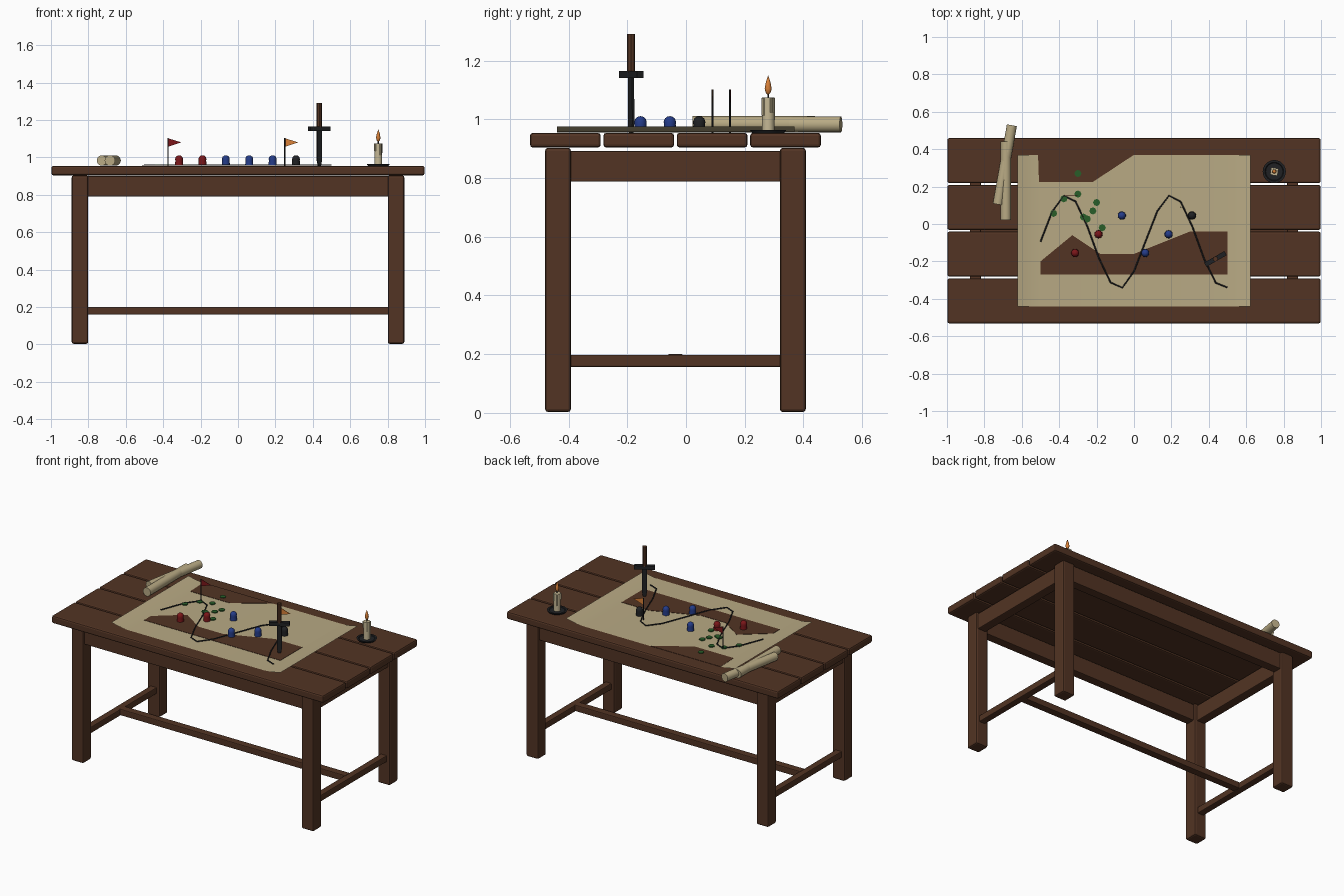
import bpy, bmesh, math
from mathutils import Vector, Matrix

if "Cube" in bpy.data.objects:
    bpy.data.objects.remove(bpy.data.objects["Cube"], do_unlink=True)


def material(name, r, g, b):
    m = bpy.data.materials.new(name)
    m.use_nodes = True
    m.diffuse_color = (r, g, b, 1)
    m.node_tree.nodes["Principled BSDF"].inputs["Base Color"].default_value = (r, g, b, 1)
    return m


WOOD = material("dark wood", 0.085, 0.034, 0.017)
PAPER = material("parchment", 0.48, 0.40, 0.23)
WAX = material("wax", 0.56, 0.48, 0.30)
IRON = material("black iron", 0.014, 0.015, 0.017)
RED = material("red", 0.20, 0.008, 0.010)
BLUE = material("blue", 0.018, 0.045, 0.25)
GREEN = material("green ink", 0.022, 0.11, 0.022)
ORANGE = material("orange", 0.70, 0.22, 0.04)

TOP = 0.954      # height of the table surface
MID = -0.036     # table centre in y


def add(name, bm, mat, smooth=False):
    bmesh.ops.recalc_face_normals(bm, faces=bm.faces)
    me = bpy.data.meshes.new(name)
    bm.to_mesh(me)
    bm.free()
    me.materials.append(mat)
    ob = bpy.data.objects.new(name, me)
    bpy.context.collection.objects.link(ob)
    if smooth:
        bpy.ops.object.select_all(action="DESELECT")
        ob.select_set(True)
        bpy.context.view_layer.objects.active = ob
        bpy.ops.object.shade_smooth_by_angle(angle=math.radians(40))
    return ob


def box(name, centre, size, mat, bevel=0.0, turn=0.0):
    bm = bmesh.new()
    bmesh.ops.create_cube(bm, size=1, matrix=Matrix.Diagonal((*size, 1)))
    ob = add(name, bm, mat)
    ob.location = centre
    ob.rotation_euler.z = turn
    if bevel:
        mod = ob.modifiers.new("worn edges", "BEVEL")
        mod.width = bevel
        mod.segments = 2
    return ob


def rod(name, a, b, radius, mat, sides=16, end_radius=None):
    a, b = Vector(a), Vector(b)
    turn = (b - a).to_track_quat("Z", "Y").to_matrix().to_4x4()
    bm = bmesh.new()
    bmesh.ops.create_cone(bm, cap_ends=True, segments=sides, radius1=radius,
                          radius2=radius if end_radius is None else end_radius,
                          depth=(b - a).length,
                          matrix=Matrix.Translation((a + b) / 2) @ turn)
    return add(name, bm, mat, sides > 8)


def lathe(name, centre, profile, mat, sides=16):
    bm = bmesh.new()
    vs = [bm.verts.new((r, 0, z)) for r, z in profile]
    es = [bm.edges.new(pair) for pair in zip(vs, vs[1:])]
    bmesh.ops.spin(bm, geom=vs + es, axis=(0, 0, 1), cent=(0, 0, 0),
                   angle=math.tau, steps=sides)
    bmesh.ops.remove_doubles(bm, verts=bm.verts, dist=0.0001)
    ob = add(name, bm, mat, True)
    ob.location = centre
    return ob


def plate(name, outline, thickness, mat, axis=(0, 0, 1)):
    bm = bmesh.new()
    face = bm.faces.new([bm.verts.new(p) for p in outline])
    new = bmesh.ops.extrude_face_region(bm, geom=[face])["geom"]
    bmesh.ops.translate(bm, vec=Vector(axis) * thickness,
                        verts=[v for v in new if isinstance(v, bmesh.types.BMVert)])
    return add(name, bm, mat)


# Table top planks
for i in range(4):
    box(f"plank_{i + 1}", (0, MID + (i - 1.5) * 0.25, 0.929), (1.995, 0.241, 0.05), WOOD, 0.01)

# Legs, aprons and stretchers
for sx, side in ((-1, "right"), (1, "left")):
    for sy, end in ((-1, "front"), (1, "back")):
        box(f"{end}_{side}_leg", (sx * 0.845, MID + sy * 0.4, 0.453),
            (0.088, 0.088, 0.9), WOOD, 0.01)
    box(f"{side}_apron", (sx * 0.848, MID, 0.84), (0.06, 0.74, 0.105), WOOD, 0.005)
    box(f"{side}_stretcher", (sx * 0.845, MID, 0.177), (0.045, 0.74, 0.042), WOOD, 0.005)
for sy, end in ((-1, "front"), (1, "back")):
    box(f"{end}_apron", (0, MID + sy * 0.4, 0.845), (1.63, 0.06, 0.11), WOOD, 0.005)
box("long_stretcher", (0, MID, 0.18), (1.66, 0.05, 0.042), WOOD, 0.005)

# Map sheet with curled ends
bm = bmesh.new()
half = [(0.5, 0.002), (0.54, 0.005), (0.58, 0.011), (0.622, 0.021)]
curl = [(-x, z) for x, z in reversed(half)] + half
rows = [[bm.verts.new((x, y, TOP + z)) for x, z in curl] for y in (-0.44, 0.37)]
for i in range(len(curl) - 1):
    bm.faces.new((rows[0][i], rows[0][i + 1], rows[1][i + 1], rows[1][i]))
add("map_sheet", bm, PAPER, True)

# Painted land areas
coast = [(-0.5, -0.2), (-0.33, -0.06), (-0.18, -0.16), (0, -0.16),
         (0.3, -0.04), (0.5, -0.04), (0.5, -0.27), (-0.5, -0.27)]
north = [(-0.513, 0.37), (-0.508, 0.225), (-0.22, 0.225), (0, 0.37)]
for name, shape in (("south_land", coast), ("north_land", north)):
    plate(name, [(x, y, TOP + 0.002) for x, y in shape], 0.002, WOOD)

# Inked route
curve = bpy.data.curves.new("route", "CURVE")
curve.dimensions = "3D"
curve.bevel_depth = 0.004
curve.bevel_resolution = 1
line = curve.splines.new("POLY")
line.points.add(16)
for i, p in enumerate(line.points):
    p.co = (-0.5 + i / 16, -0.095 + 0.25 * math.sin(0.7 * i), TOP + 0.005, 1)
curve.materials.append(IRON)
bpy.context.collection.objects.link(bpy.data.objects.new("route_line", curve))

# Forest marks
trees = [(-0.3, 0.27), (-0.3, 0.16), (-0.375, 0.135), (-0.43, 0.057), (-0.2, 0.115),
         (-0.22, 0.07), (-0.27, 0.037), (-0.25, 0.027), (-0.17, -0.02)]
for x, y in trees:
    rod("forest_mark", (x, y, TOP + 0.002), (x, y, TOP + 0.008), 0.019, GREEN, 8)

# Game pieces
pawn = [(0, 0), (0.022, 0), (0.02, 0.027), (0.021, 0.037), (0.017, 0.048),
        (0.009, 0.054), (0, 0.056)]
for i, mat in enumerate((RED, RED, BLUE, BLUE, BLUE, IRON)):
    lathe("pawn", (-0.315 + i * 0.125, -0.155 + (i % 3) * 0.1, TOP + 0.001), pawn, mat)

# Pennants
for x, y, mat in ((-0.375, 0.15, RED), (0.25, 0.09, ORANGE)):
    rod("flag_pole", (x, y, TOP), (x, y, 1.102), 0.003, IRON, 8)
    plate("flag", [(x, y, 1.102), (x + 0.072, y, 1.08), (x, y, 1.056)], 0.002, mat, (0, 1, 0))

# Dagger stuck in the table
sx, sy, turn = 0.435, -0.187, math.radians(30)
blade = [(-0.008, 0, TOP), (0.008, 0, TOP), (0.015, 0, 0.985), (0.014, 0, 1.145), (-0.014, 0, 1.145),
         (-0.015, 0, 0.985)]
ob = plate("dagger_blade", [(x, y - 0.004, z) for x, y, z in blade], 0.008, IRON, (0, 1, 0))
ob.location = (sx, sy, 0)
ob.rotation_euler.z = turn
box("dagger_guard", (sx, sy, 1.153), (0.125, 0.025, 0.024), IRON, 0.0, turn)
rod("dagger_grip", (sx, sy, 1.16), (sx, sy, 1.29), 0.014, WOOD, 8)

# Candle with dish, drips and flame
cx, cy = 0.75, 0.28
lathe("candle_dish", (cx, cy, TOP), [(0, 0), (0.055, 0), (0.062, 0.01), (0.05, 0.01),
                                     (0.046, 0.006), (0, 0.006)], IRON, 24)
rod("candle", (cx, cy, TOP + 0.005), (cx, cy, 1.075), 0.021, WAX)
for i, length in enumerate((0.05, 0.075, 0.04, 0.06)):
    a = 0.6 + i * math.tau / 4
    x, y = cx + 0.02 * math.cos(a), cy + 0.02 * math.sin(a)
    rod("wax_drip", (x, y, 1.073 - length), (x, y, 1.073), 0.006, WAX, 8)
rod("wick", (cx, cy, 1.07), (cx, cy, 1.09), 0.003, IRON, 8)
lathe("flame", (cx, cy, 1.082), [(0, 0), (0.008, 0.008), (0.012, 0.022), (0.008, 0.044),
                                 (0, 0.068)], ORANGE, 12)

# Rolled scrolls
rod("slanted_scroll", (-0.728, 0.105, 0.983), (-0.653, 0.528, 0.983), 0.027, PAPER, 20)
rod("straight_scroll", (-0.685, 0.022, 0.983), (-0.685, 0.44, 0.983), 0.028, PAPER, 20)
